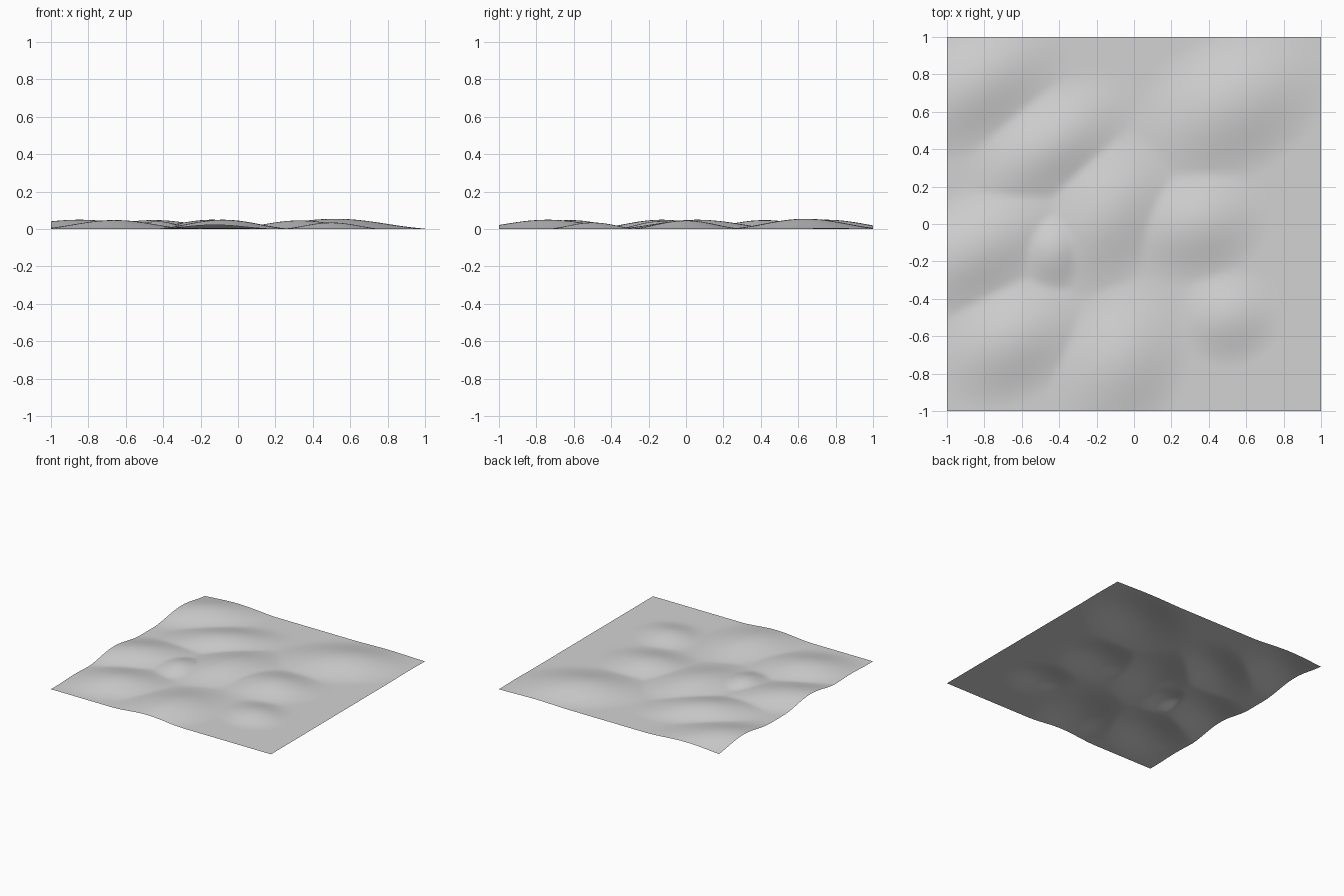
import bpy, bmesh, math

if "Cube" in bpy.data.objects:
    bpy.data.objects.remove(bpy.data.objects["Cube"])

# Dunes: centre x, y, half length, half width, angle in degrees, height
DUNES = [
    (-0.85, 0.75, 0.60, 0.34, 34, 0.050),
    (-0.45, 0.42, 0.55, 0.30, 36, 0.048),
    (-0.14, 0.06, 0.52, 0.36, 60, 0.050),
    (0.33, 0.00, 0.42, 0.33, 15, 0.046),
    (0.52, 0.64, 0.60, 0.40, 30, 0.055),
    (0.50, -0.50, 0.30, 0.27, 0, 0.035),
    (-0.08, -0.74, 0.50, 0.38, 65, 0.050),
    (-0.85, -0.13, 0.60, 0.33, 30, 0.050),
    (-0.66, -0.62, 0.48, 0.34, 30, 0.048),
    (-0.43, -0.14, 0.22, 0.26, 0, 0.042),
]


def height(x, y):
    """Highest dune at this point; overlaps leave creased valleys."""
    z = 0.0
    for cx, cy, length, width, angle, h in DUNES:
        a = math.radians(angle)
        dx, dy = x - cx, y - cy
        u = (dx * math.cos(a) + dy * math.sin(a)) / length
        v = (dy * math.cos(a) - dx * math.sin(a)) / width
        d = math.hypot(u, v)
        if d < 1:
            z = max(z, h * (0.5 + 0.5 * math.cos(math.pi * d)))
    return z


# Open sheet of rolling ground
bm = bmesh.new()
bmesh.ops.create_grid(bm, x_segments=80, y_segments=80, size=1.0)
for v in bm.verts:
    v.co.z = height(v.co.x, v.co.y)
mesh = bpy.data.meshes.new("dune_ground")
bm.to_mesh(mesh)
bm.free()
mesh.shade_smooth()

mat = bpy.data.materials.new("light grey")
mat.diffuse_color = (0.65, 0.65, 0.65, 1)
mat.use_nodes = True
mat.node_tree.nodes["Principled BSDF"].inputs["Base Color"].default_value = mat.diffuse_color
mesh.materials.append(mat)

ground = bpy.data.objects.new("dune_ground", mesh)
bpy.context.collection.objects.link(ground)
